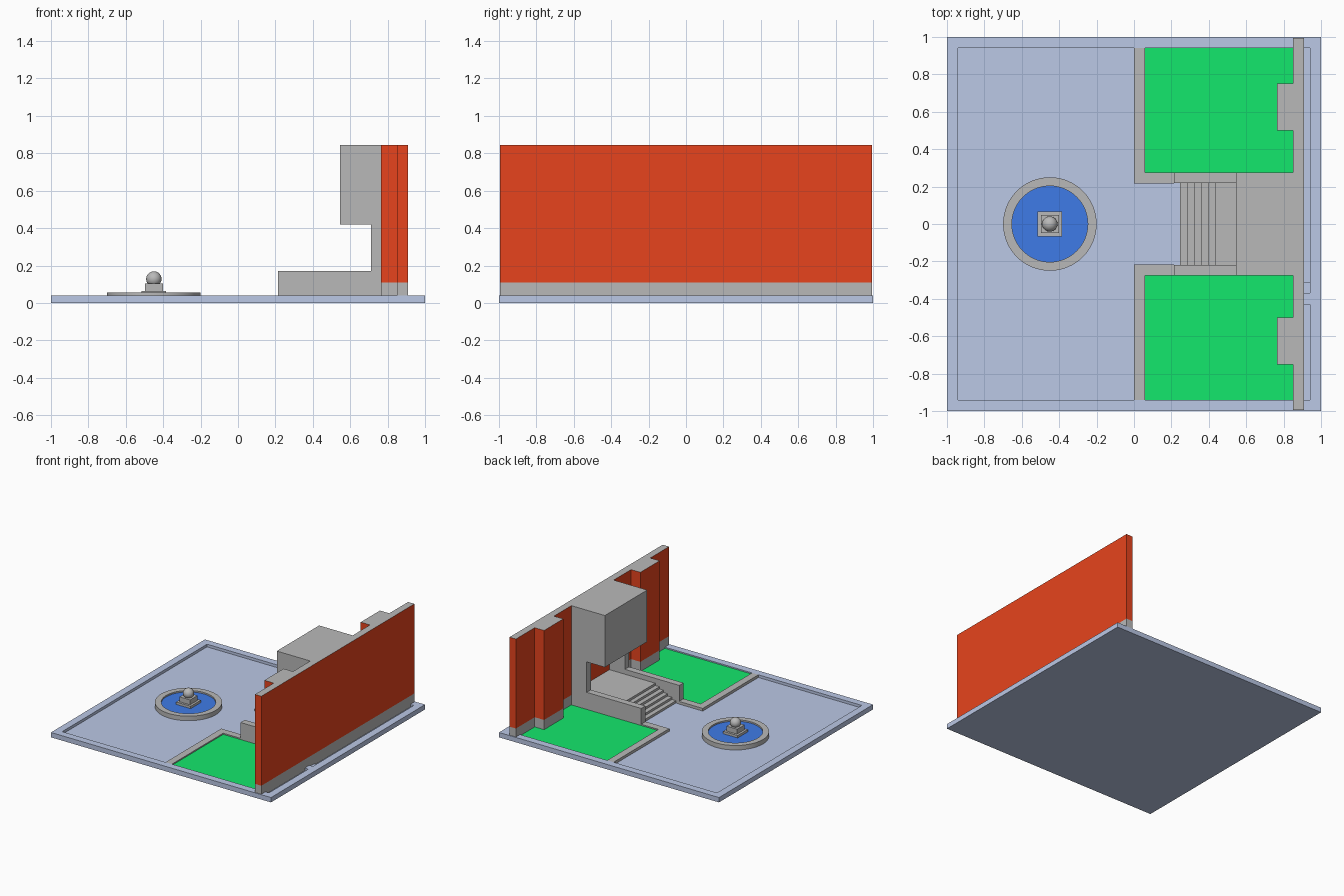
import bpy, bmesh, math

if "Cube" in bpy.data.objects:
    bpy.data.objects.remove(bpy.data.objects["Cube"])

def srgb(r, g, b):
    f = lambda c: c / 12.92 if c <= 0.04045 else ((c + 0.055) / 1.055) ** 2.4
    return (f(r / 255), f(g / 255), f(b / 255), 1)

def material(name, *rgb):
    m = bpy.data.materials.new(name)
    m.diffuse_color = srgb(*rgb)
    m.use_nodes = True
    m.node_tree.nodes["Principled BSDF"].inputs["Base Color"].default_value = m.diffuse_color
    return m

STONE = material("grey stone", 185, 185, 185)
PAVING = material("blue grey paving", 187, 200, 230)
BRICK = material("red brick", 231, 68, 29)
GRASS = material("green grass", 20, 232, 108)
WATER = material("blue water", 63, 124, 233)

FLOOR, RIM = 0.018, 0.04

def finish(name, bm, *mats):
    bmesh.ops.recalc_face_normals(bm, faces=bm.faces)
    me = bpy.data.meshes.new(name)
    bm.to_mesh(me)
    bm.free()
    for m in mats:
        me.materials.append(m)
    ob = bpy.data.objects.new(name, me)
    bpy.context.collection.objects.link(ob)
    return ob

def prism(name, pts, lo, hi, mat, axis="z", top_mat=None):
    """Extrude an outline along z (points are x, y) or along y (points are x, z)."""
    bm = bmesh.new()
    put = (lambda a, b, h: (a, b, h)) if axis == "z" else (lambda a, b, h: (a, h, b))
    low = [bm.verts.new(put(a, b, lo)) for a, b in pts]
    high = [bm.verts.new(put(a, b, hi)) for a, b in pts]
    bm.faces.new(low)
    cap = bm.faces.new(high)
    n = len(pts)
    for i in range(n):
        j = (i + 1) % n
        bm.faces.new((low[i], low[j], high[j], high[i]))
    if top_mat:
        cap.material_index = 1
    return finish(name, bm, mat, *([top_mat] if top_mat else []))

def box(name, x0, x1, y0, y1, z0, z1, mat):
    return prism(name, [(x0, y0), (x1, y0), (x1, y1), (x0, y1)], z0, z1, mat)

def lathe(name, profile, mat, cx, n=64):
    """Closed ring from a closed (radius, z) profile."""
    bm = bmesh.new()
    rings = [[bm.verts.new((cx + r * math.cos(t), r * math.sin(t), z)) for r, z in profile]
             for t in (2 * math.pi * i / n for i in range(n))]
    k = len(profile)
    for i in range(n):
        a, b = rings[i], rings[(i + 1) % n]
        for j in range(k):
            bm.faces.new((a[j], b[j], b[(j + 1) % k], a[(j + 1) % k]))
    return finish(name, bm, mat)

def smooth(ob):
    bpy.ops.object.select_all(action="DESELECT")
    ob.select_set(True)
    bpy.context.view_layer.objects.active = ob
    bpy.ops.object.shade_smooth_by_angle(angle=math.radians(35))

# ground slab with a sunken court inside a raised rim
bm = bmesh.new()
bmesh.ops.create_cube(bm, size=2)
for v in bm.verts:
    v.co.z = RIM if v.co.z > 0 else 0
top = [f for f in bm.faces if f.normal.z > 0.9]
bmesh.ops.inset_region(bm, faces=top, thickness=0.06, use_even_offset=True)
ext = bmesh.ops.extrude_face_region(bm, geom=top)
for v in [g for g in ext["geom"] if isinstance(g, bmesh.types.BMVert)]:
    v.co.z = FLOOR
bmesh.ops.delete(bm, geom=top, context="FACES")
finish("ground_slab", bm, PAVING)

# small raised crossing behind the wall
box("rear_crossing", 0.89, 0.945, -0.43, -0.37, FLOOR - 0.005, RIM, PAVING)
box("rear_crossing_step", 0.89, 0.94, -0.37, -0.31, FLOOR - 0.005, 0.029, PAVING)

# back wall with two pilasters: stone plinth below, brick above, stone-coloured top
B, F, P, E = 0.908, 0.85, 0.765, 0.994
wall = [(B, -E), (B, E), (F, E), (F, 0.75), (P, 0.75), (P, 0.5), (F, 0.5),
        (F, -0.5), (P, -0.5), (P, -0.75), (F, -0.75), (F, -E)]
prism("wall_plinth", wall, FLOOR, 0.11, STONE)
prism("brick_wall", wall, 0.11, 0.845, BRICK, top_mat=STONE)

# entrance stairs: stepped profile, with a landing at the top
LAND, N = 0.13, 6
stairs = [(0.86, FLOOR), (0.245, FLOOR)]
for i in range(N):
    x = 0.245 + 0.0375 * i
    z = FLOOR + (LAND - FLOOR) * (i + 1) / N
    stairs.append((x, z))
    stairs.append((x + 0.0375 if i < N - 1 else 0.86, z))
prism("entrance_stairs", stairs, -0.22, 0.22, STONE, axis="y")

# side walls of the porch: low parapet, door post, and end of the overhang in one profile
porch = [(0.215, FLOOR), (0.85, FLOOR), (0.85, 0.845), (0.545, 0.845),
         (0.545, 0.42), (0.71, 0.42), (0.71, 0.17), (0.215, 0.17)]
for side, s in (("left", 1), ("right", -1)):
    y = sorted((s * 0.22, s * 0.275))
    prism("porch_side_" + side, porch, *y, STONE, axis="y")

    # planted bed with an L-shaped kerb
    kerb = [(0, 0.217), (0.215, 0.217), (0.215, 0.275), (0.058, 0.275), (0.058, 0.94), (0, 0.94)]
    prism("garden_kerb_" + side, [(a, s * b) for a, b in kerb], FLOOR, 0.04, STONE)
    y = sorted((s * 0.275, s * 0.94))
    box("lawn_" + side, 0.058, 0.85, *y, FLOOR, 0.03, GRASS)

box("porch_overhang", 0.545, 0.85, -0.22, 0.22, 0.42, 0.845, STONE)

# round fountain
CX = -0.45
smooth(lathe("fountain_rim", [(0.25, FLOOR), (0.25, 0.055), (0.203, 0.055), (0.203, FLOOR)], STONE, CX))
bm = bmesh.new()
bmesh.ops.create_circle(bm, cap_ends=True, segments=64, radius=0.204)
bmesh.ops.translate(bm, verts=bm.verts, vec=(CX, 0, 0.043))
finish("fountain_water", bm, WATER)
for name, h, z0, z1 in (("pedestal_base", 0.066, FLOOR, 0.063), ("pedestal_block", 0.048, 0.063, 0.103)):
    box(name, CX - h, CX + h, -h, h, z0, z1, STONE)
bm = bmesh.new()
bmesh.ops.create_uvsphere(bm, u_segments=32, v_segments=16, radius=0.041)
bmesh.ops.translate(bm, verts=bm.verts, vec=(CX, 0, 0.128))
smooth(finish("fountain_ball", bm, STONE))
